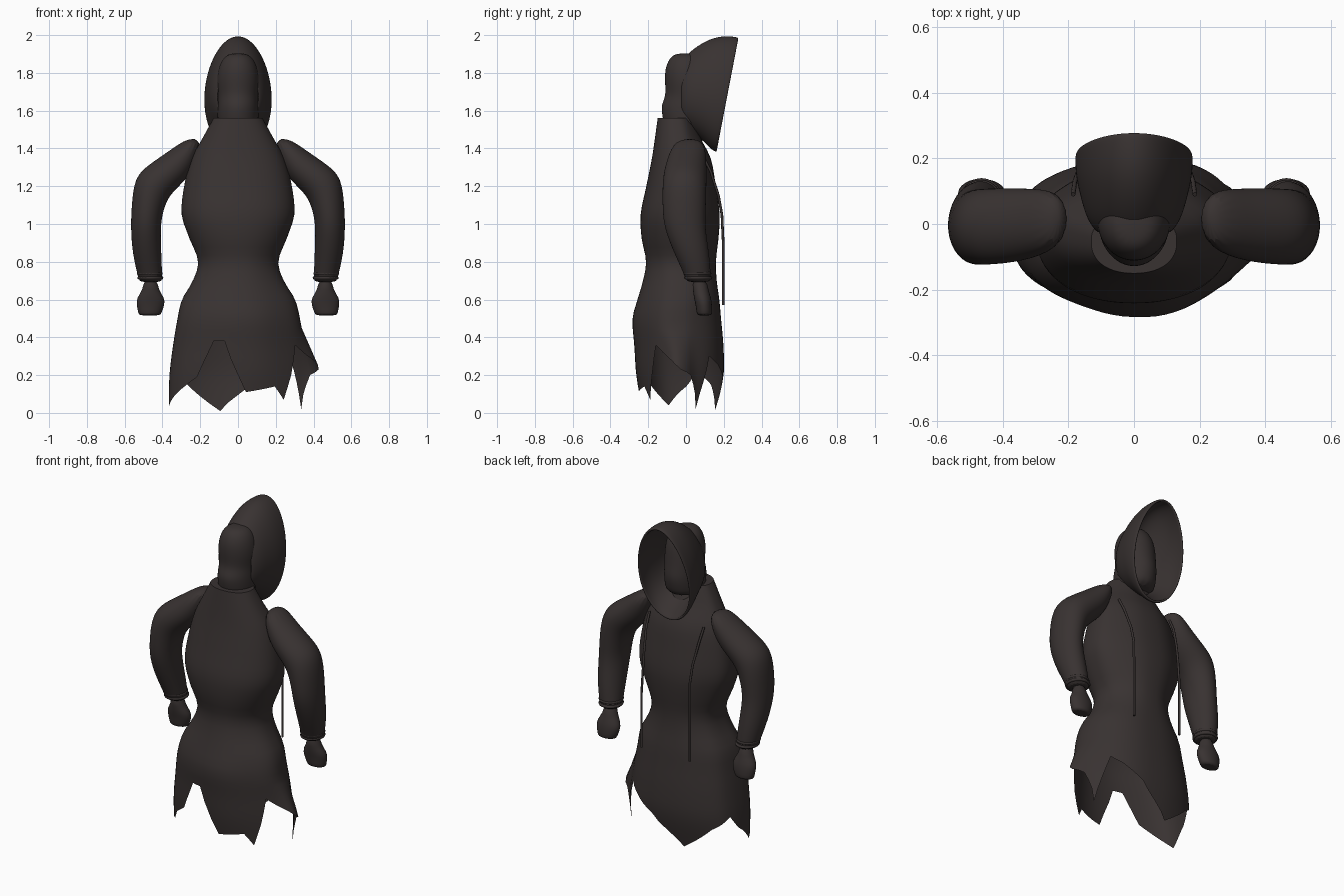
import bpy, bmesh, math
from mathutils import Vector

cube = bpy.data.objects.get("Cube")
if cube:
    bpy.data.objects.remove(cube, do_unlink=True)

cloth = bpy.data.materials.new("dark_cloth")
cloth.use_nodes = True
cloth.diffuse_color = (0.04, 0.032, 0.031, 1)
cloth.node_tree.nodes["Principled BSDF"].inputs["Base Color"].default_value = cloth.diffuse_color


def build(name, rows, caps=(False, False), subdiv=0, thickness=0):
    """Skin closed rows of points into one smooth object."""
    bm = bmesh.new()
    rings = [[bm.verts.new(p) for p in row] for row in rows]
    n = len(rings[0])
    for a, b in zip(rings, rings[1:]):
        for i in range(n):
            j = (i + 1) % n
            bm.faces.new((a[i], a[j], b[j], b[i]))
    for use, ring in zip(caps, (rings[0], rings[-1])):
        if use:
            bm.faces.new(ring)
    bmesh.ops.recalc_face_normals(bm, faces=bm.faces)
    mesh = bpy.data.meshes.new(name)
    bm.to_mesh(mesh)
    bm.free()
    mesh.materials.append(cloth)
    obj = bpy.data.objects.new(name, mesh)
    bpy.context.collection.objects.link(obj)
    bpy.ops.object.select_all(action='DESELECT')
    obj.select_set(True)
    bpy.context.view_layer.objects.active = obj
    bpy.ops.object.shade_smooth_by_angle(angle=math.radians(50))
    if thickness:
        mod = obj.modifiers.new("thickness", 'SOLIDIFY')
        mod.thickness = thickness
    if subdiv:
        obj.modifiers.new("smooth", 'SUBSURF').levels = subdiv
        obj.modifiers["smooth"].render_levels = subdiv
    return obj


def oval(p, q, side, n=16):
    """Oval with p and q at the ends of one axis and side as the other half axis."""
    p, q, side = Vector(p), Vector(q), Vector(side)
    mid, half = (p + q) / 2, (p - q) / 2
    angles = [math.tau * i / n for i in range(n)]
    return [mid + half * math.cos(t) + side * math.sin(t) for t in angles]


def sample(table, x):
    """Smooth lookup in a table sorted by its first column."""
    x = min(max(x, table[0][0]), table[-1][0])
    k = next(i for i in range(len(table) - 1) if x <= table[i + 1][0])
    a, b = table[k], table[k + 1]
    before, after = table[max(k - 1, 0)], table[min(k + 2, len(table) - 1)]
    h = b[0] - a[0]
    u = (x - a[0]) / h
    out = []
    for c in range(1, len(a)):
        m0 = (b[c] - before[c]) / (b[0] - before[0]) * h
        m1 = (after[c] - a[c]) / (after[0] - a[0]) * h
        out.append((2*u**3 - 3*u**2 + 1) * a[c] + (u**3 - 2*u**2 + u) * m0
                   + (3*u**2 - 2*u**3) * b[c] + (u**3 - u**2) * m1)
    return out


# Coat: height, half width, y limits
coat = [(0, .37, -.225, .16), (.2, .365, -.258, .203), (.35, .347, -.268, .203),
        (.5, .322, -.278, .19), (.6, .298, -.253, .18), (.7, .24, -.225, .165),
        (.8, .212, -.21, .16), (.93, .26, -.235, .173), (1.05, .298, -.24, .178),
        (1.2, .285, -.21, .158), (1.35, .245, -.18, .13), (1.45, .19, -.165, .08),
        (1.56, .13, -.15, .04)]
# Ragged hem: angle in degrees, height
hem = [(0, .23), (10, .2), (20, .1), (25, .02), (30, .1), (45, .3), (60, .26), (80, .18),
       (100, .01), (130, .15), (160, .22), (175, .14), (195, .04), (235, .19), (250, .38),
       (260, .38), (270, .2), (275, .11), (300, .14), (310, .07), (320, .2), (330, .36),
       (350, .28), (360, .23)]


def hem_height(deg):
    for (a, za), (b, zb) in zip(hem, hem[1:]):
        if a <= deg <= b:
            return za + (zb - za) * (deg - a) / (b - a)


def squared(v, power):
    return math.copysign(abs(v) ** power, v)


def coat_point(deg, z):
    rx, front, back = sample(coat, z)
    t = math.radians(deg)
    c, s = math.cos(t), math.sin(t)
    # the back is boxy with a ridge down its middle, the front is rounder
    if s > 0:
        x, y = squared(c, .77), .8 * s ** .72 + .2 * s ** 6
    else:
        x, y = squared(c, .9), squared(s, .9)
    # soft vertical folds, and one flared corner at the hem
    low = max(0, .45 - z) / .45
    fold = 1 + .025 * max(0, min(1, 2 - 2 * z)) * math.cos(5 * t + 1)
    flare = 1 + .36 * low * max(0, math.cos(t + .06)) ** 40
    return (rx * fold * flare * x, (front + back) / 2 + (back - front) / 2 * fold * y, z)


degrees = range(0, 360, 5)
TOP, SKIRT = 1.56, .45
rows = [[coat_point(d, TOP + (SKIRT - TOP) * i / 26) for d in degrees] for i in range(27)]
rows += [[coat_point(d, SKIRT + (hem_height(d) - SKIRT) * i / 8) for d in degrees]
         for i in range(1, 9)]
build("coat", rows, caps=(True, False))

# Head: height, half width, y limits
head = [(1.5, .105, -.115, .12), (1.57, .112, -.128, .14), (1.63, .11, -.136, .15),
        (1.68, .108, -.108, .14), (1.75, .116, -.115, .13), (1.82, .108, -.114, .12),
        (1.875, .085, -.092, .09), (1.905, .045, -.055, .05)]
build("head", [oval((0, a, z), (0, b, z), (w, 0, 0)) for z, w, a, b in head],
      caps=(True, True), subdiv=2)

# Hood: top y and z, bottom y and z, half width
hood = [(-.03, 1.86, -.03, 1.52, .112), (.01, 1.905, .02, 1.49, .145),
        (.08, 1.96, .09, 1.44, .164), (.17, 2.0, .125, 1.4, .178),
        (.262, 1.995, .15, 1.38, .18), (.28, 1.988, .163, 1.38, .177)]
hood_rows = []
for ty, tz, by, bz, w in hood:
    ring = oval((0, ty, tz), (0, by, bz), (w, 0, 0), 24)
    # narrow the crown so the widest place sits below the middle
    for v in ring:
        up = (v.z - (tz + bz) / 2) / (tz - bz) * 2
        v.x *= 1 - .11 * up
    hood_rows.append(ring)
build("hood", hood_rows, subdiv=2, thickness=.014)

# Sleeve: outer x and z, inner x and z, y limits
sleeve = [(.27, 1.455, .185, 1.455, -.06, .10), (.37, 1.385, .23, 1.28, -.105, .11),
          (.475, 1.315, .31, 1.2, -.123, .112), (.55, 1.25, .37, 1.14, -.127, .11),
          (.565, 1.1, .4, 1.05, -.127, .107), (.57, .98, .409, .97, -.117, .103),
          (.56, .84, .404, .84, -.062, .126), (.53, .72, .4, .72, -.005, .133),
          (.525, .69, .4, .69, .0, .133)]
# Hand: height, x limits, y limits
hand = [(.71, .425, .5, .03, .11), (.65, .42, .505, .035, .12),
        (.61, .385, .54, .04, .135), (.57, .385, .54, .05, .14),
        (.525, .405, .53, .055, .14), (.515, .41, .525, .06, .135)]

for s, side in ((1, "left"), (-1, "right")):
    build(side + "_sleeve",
          [oval((s * ox, (a + b) / 2, oz), (s * ix, (a + b) / 2, iz), (0, (b - a) / 2, 0))
           for ox, oz, ix, iz, a, b in sleeve], caps=(True, True), subdiv=2)
    build(side + "_hand",
          [oval((s * p, (a + b) / 2, z), (s * q, (a + b) / 2, z), (0, (b - a) / 2, 0), 12)
           for z, p, q, a, b in hand], caps=(True, True), subdiv=1)
    # Gathered cuff bands
    for k, z in enumerate((.715, .738)):
        bpy.ops.mesh.primitive_torus_add(major_radius=.06, minor_radius=.009,
                                         major_segments=24, minor_segments=8,
                                         location=(s * (.464 + k * .003), .065 - k * .005, z))
        band = bpy.context.object
        band.name = side + "_cuff_band"
        band.scale = (1, 1.08, 1)
        band.data.materials.append(cloth)
        bpy.ops.object.shade_smooth()
    # Hanging drawstring
    curve = bpy.data.curves.new(side + "_drawstring", 'CURVE')
    curve.dimensions = '3D'
    curve.bevel_depth = .007
    curve.bevel_resolution = 2
    curve.use_fill_caps = True
    spline = curve.splines.new('POLY')
    path = [(.185, .09, 1.36), (.18, .13, 1.28), (.165, .172, 1.15),
            (.16, .19, 1.05), (.165, .197, .9), (.165, .197, .57)]
    spline.points.add(len(path) - 1)
    for point, (x, y, z) in zip(spline.points, path):
        point.co = (s * x, y, z, 1)
    curve.materials.append(cloth)
    bpy.context.collection.objects.link(bpy.data.objects.new(curve.name, curve))
